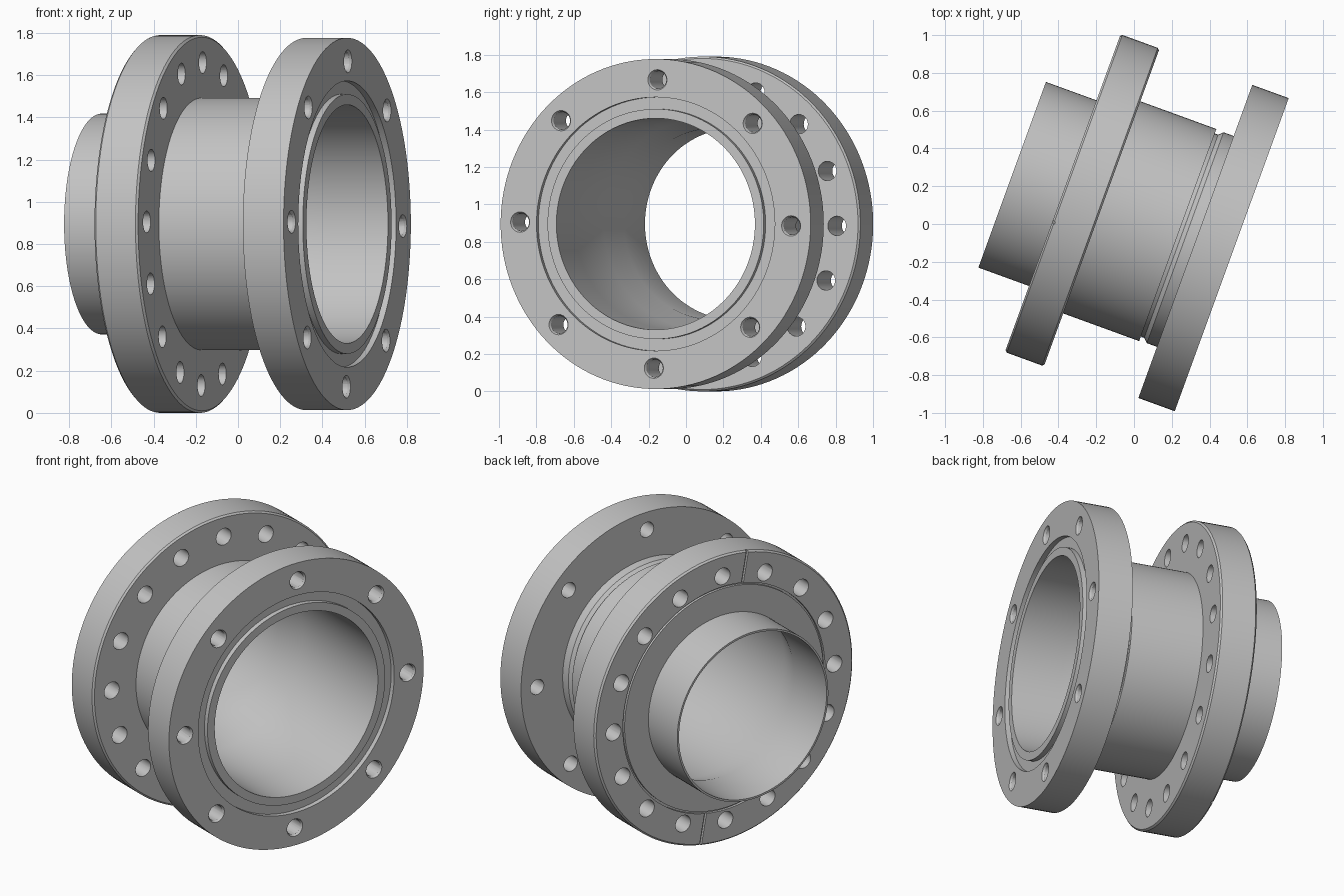
import bpy, bmesh
from math import sin, cos, pi, radians
from mathutils import Matrix

cube = bpy.data.objects.get("Cube")
if cube:
    bpy.data.objects.remove(cube, do_unlink=True)

steel = bpy.data.materials.new("grey steel")
steel.use_nodes = True
GREY = (0.55, 0.55, 0.55, 1)
steel.diffuse_color = GREY
steel.node_tree.nodes["Principled BSDF"].inputs["Base Color"].default_value = GREY

# The pipe runs along local x, turned in plan and lifted to stand on the ground
PLACE = Matrix.Translation((0.008, 0.023, 0.895)) @ Matrix.Rotation(radians(-20), 4, 'Z')
ROLL = radians(0.75)
SEGS = 128


def make_object(name, bm):
    bmesh.ops.recalc_face_normals(bm, faces=bm.faces)
    mesh = bpy.data.meshes.new(name)
    bm.to_mesh(mesh)
    bm.free()
    mesh.materials.append(steel)
    obj = bpy.data.objects.new(name, mesh)
    obj.matrix_world = PLACE
    bpy.context.collection.objects.link(obj)
    return obj


def lathe(name, profile):
    """Turn a closed (along axis, radius) profile around local x."""
    bm = bmesh.new()
    rings = []
    for i in range(SEGS):
        a = 2 * pi * i / SEGS
        rings.append([bm.verts.new((t, r * sin(a), r * cos(a))) for t, r in profile])
    n = len(profile)
    for i in range(SEGS):
        here, there = rings[i], rings[(i + 1) % SEGS]
        for j in range(n):
            k = (j + 1) % n
            bm.faces.new((here[j], here[k], there[k], there[j]))
    return make_object(name, bm)


def cut(target, bm):
    """Subtract the bmesh from the target, then drop the cutter."""
    cutter = make_object("cutter", bm)
    cutter.hide_render = True
    mod = target.modifiers.new("cut", 'BOOLEAN')
    mod.operation = 'DIFFERENCE'
    mod.solver = 'EXACT'
    mod.object = cutter
    bpy.context.view_layer.update()
    bpy.context.view_layer.objects.active = target
    bpy.ops.object.modifier_apply(modifier=mod.name)
    bpy.data.objects.remove(cutter, do_unlink=True)


def drill(target, count, circle, start, end, r_start, r_end):
    """Ring of straight or tapered bolt holes."""
    bm = bmesh.new()
    for i in range(count):
        a = ROLL + 2 * pi * i / count
        place = Matrix.Translation(((start + end) / 2, circle * sin(a), circle * cos(a)))
        bmesh.ops.create_cone(bm, cap_ends=True, segments=24, radius1=r_start,
                              radius2=r_end, depth=end - start,
                              matrix=place @ Matrix.Rotation(pi / 2, 4, 'Y'))
    cut(target, bm)


# Thin neck, wide sleeve and weld groove, with a tapered bore
body = lathe("pipe_body", [
    (-0.695, 0.511), (-0.695, 0.523), (-0.39, 0.523), (-0.39, 0.5975),
    (0.238, 0.5975), (0.238, 0.572), (0.257, 0.572), (0.257, 0.565),
    (-0.2, 0.565), (-0.37, 0.511)])

# Rear flange with chamfered rim and a ring groove on its outer face
rear = lathe("rear_flange", [
    (-0.41, 0.523), (-0.41, 0.688), (-0.395, 0.688), (-0.395, 0.7), (-0.41, 0.7),
    (-0.41, 0.885), (-0.4, 0.895), (-0.2, 0.895), (-0.19, 0.885),
    (-0.19, 0.5975), (-0.39, 0.5975), (-0.39, 0.523)])
drill(rear, 16, 0.765, -0.5, -0.1, 0.052, 0.052)

# Two shallow radial slits between holes
slits = bmesh.new()
for turn in (0, pi):
    spin = Matrix.Rotation(radians(10.5) + turn, 4, 'X')
    size = Matrix.Diagonal((0.04, 0.014, 0.25, 1))
    bmesh.ops.create_cube(slits, size=1,
                          matrix=spin @ Matrix.Translation((-0.415, 0, 0.82)) @ size)
cut(rear, slits)

# Front flange with a short hub and a seal groove in the face
front = lathe("front_flange", [
    (0.257, 0.565), (0.257, 0.572), (0.28, 0.594), (0.337, 0.594),
    (0.337, 0.882), (0.542, 0.882), (0.542, 0.678), (0.512, 0.678),
    (0.512, 0.615), (0.542, 0.615), (0.542, 0.565)])
drill(front, 8, 0.771, 0.25, 0.65, 0.047, 0.047)
drill(front, 8, 0.771, 0.53, 0.55, 0.0465, 0.06)

# Smooth round walls, crisp edges
for part in (body, rear, front):
    bpy.ops.object.select_all(action='DESELECT')
    part.select_set(True)
    bpy.context.view_layer.objects.active = part
    bpy.ops.object.shade_smooth_by_angle(angle=radians(20))
